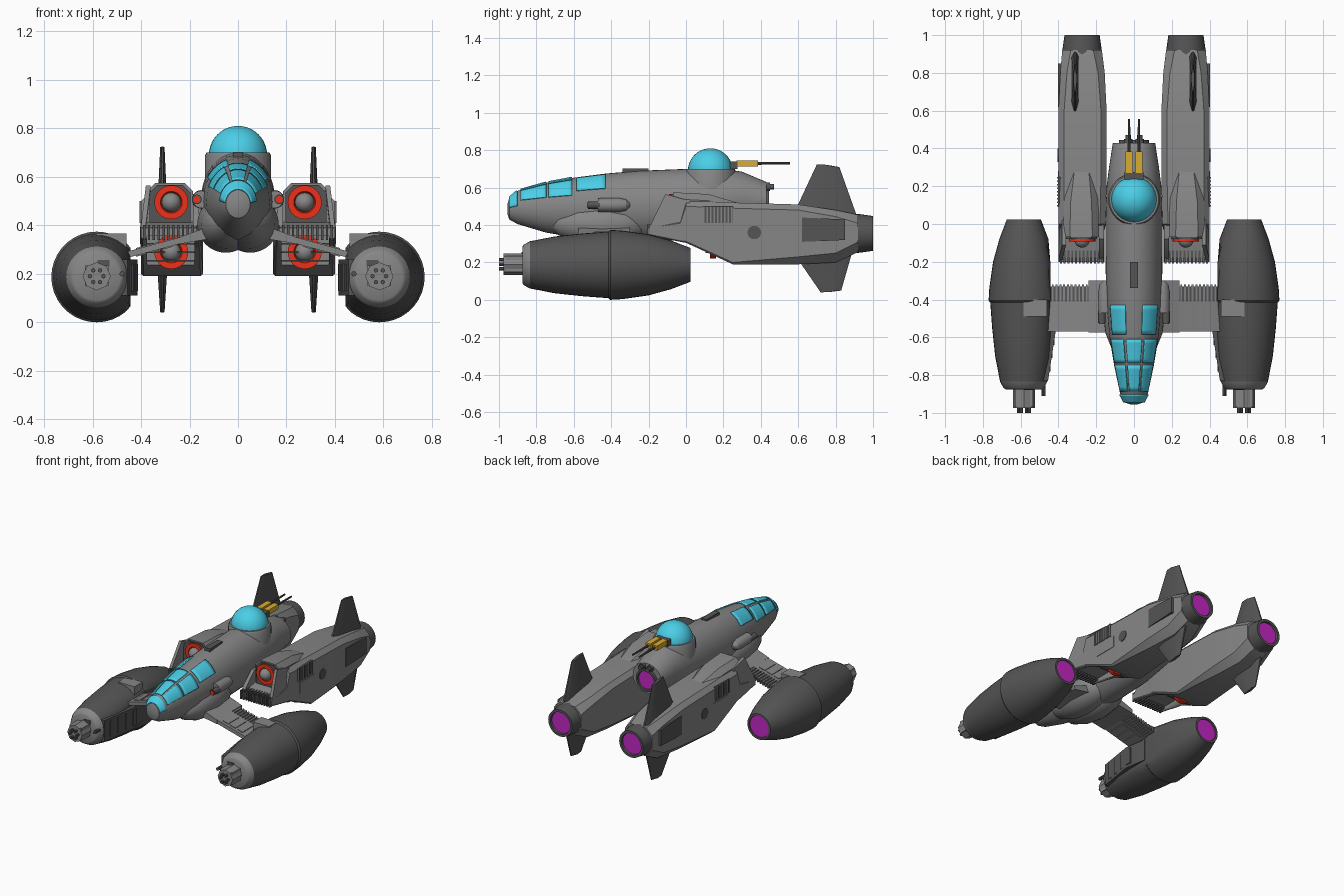
import bpy, bmesh, math

if "Cube" in bpy.data.objects:
    bpy.data.objects.remove(bpy.data.objects["Cube"])


def mat(name, r, g, b):
    m = bpy.data.materials.new(name)
    m.diffuse_color = (r, g, b, 1)
    m.use_nodes = True
    m.node_tree.nodes["Principled BSDF"].inputs["Base Color"].default_value = m.diffuse_color
    return m


HULL = mat("hull_grey", .24, .24, .24)
DARK = mat("dark_grey", .09, .09, .09)
GLASS = mat("glass_cyan", .07, .62, .8)
RED = mat("intake_red", .85, .03, .01)
GLOW = mat("exhaust_magenta", .55, .02, .55)
GOLD = mat("gun_gold", .7, .42, .03)


def finish(name, bm, m, mirror, angle=32):
    bmesh.ops.recalc_face_normals(bm, faces=bm.faces)
    me = bpy.data.meshes.new(name)
    bm.to_mesh(me)
    bm.free()
    me.materials.append(m)
    ob = bpy.data.objects.new(name, me)
    bpy.context.collection.objects.link(ob)
    bpy.ops.object.select_all(action='DESELECT')
    ob.select_set(True)
    bpy.context.view_layer.objects.active = ob
    bpy.ops.object.shade_smooth_by_angle(angle=math.radians(angle))
    if mirror:
        ob.modifiers.new("mirror", 'MIRROR')
    return ob


def loft(name, rings, m=HULL, mirror=False, cap=True, closed=True):
    bm = bmesh.new()
    vs = [[bm.verts.new(p) for p in r] for r in rings]
    n = len(rings[0])
    for a, b in zip(vs, vs[1:]):
        for i in range(n if closed else n - 1):
            j = (i + 1) % n
            bm.faces.new((a[i], a[j], b[j], b[i]))
    if cap:
        bm.faces.new(vs[0])
        bm.faces.new(vs[-1])
    return finish(name, bm, m, mirror)


def lathe(name, profile, c, m=HULL, mirror=False, axis=1, n=32, xmin=None):
    """Revolve (position along axis, radius) pairs about an axis through c."""
    rings = []
    for t, r in profile:
        ring = []
        for k in range(n):
            a = 2 * math.pi * k / n
            p = list(c)
            p[axis] = t
            p[(axis + 1) % 3] += r * math.cos(a)
            p[(axis + 2) % 3] += r * math.sin(a)
            if xmin is not None:
                p[0] = max(p[0], xmin)
            ring.append(p)
        rings.append(ring)
    return loft(name, rings, m, mirror)


def ball(name, c, r, m, mirror=False):
    prof = [(c[1] - r * math.cos(math.pi * i / 12), max(.001, r * math.sin(math.pi * i / 12))) for i in range(13)]
    return lathe(name, prof, c, m, mirror, n=24)


def box(name, x0, x1, y0, y1, z0, z1, m=HULL, mirror=False):
    return loft(name, [[(x0, y, z0), (x1, y, z0), (x1, y, z1), (x0, y, z1)] for y in (y0, y1)], m, mirror)


def plate(name, outline, x0, x1, m=HULL, mirror=False):
    return loft(name, [[(x, y, z) for y, z in outline] for x in (x0, x1)], m, mirror)


def chamfered(y, x0, x1, z0, z1, t, b):
    return [(x0 + b, y, z0), (x1 - b, y, z0), (x1, y, z0 + b), (x1, y, z1 - t),
            (x1 - t, y, z1), (x0 + t, y, z1), (x0, y, z1 - t), (x0, y, z0 + b)]


# Fuselage: stations of y, half width, bottom, top
ST = [(-.955, .02, .46, .51), (-.945, .05, .43, .545), (-.9, .073, .405, .583), (-.75, .105, .36, .625),
      (-.6, .13, .335, .653), (-.43, .145, .32, .675), (-.25, .15, .31, .69), (0, .152, .32, .70),
      (.2, .145, .36, .70), (.3, .132, .40, .685), (.43, .112, .42, .63)]


def hull(y, a, off=0):
    for p, q in zip(ST, ST[1:]):
        if p[0] <= y <= q[0]:
            f = (y - p[0]) / (q[0] - p[0])
            w, b, t = (p[i] + f * (q[i] - p[i]) for i in (1, 2, 3))
            return ((w + off) * math.sin(a), y, (b + t) / 2 + ((t - b) / 2 + off) * math.cos(a))


loft("fuselage", [[hull(s[0], math.tau * k / 40) for k in range(40)] for s in ST])


def pane(name, y0, y1, a0, a1, m=GLASS, mirror=False):
    rows = [[hull(y0 + (y1 - y0) * i / 6, math.radians(a0 + (a1 - a0) * k / 16), .003) for k in range(17)]
            for i in range(7)]
    ob = loft(name, rows, m, mirror, cap=False, closed=False)
    s = ob.modifiers.new("thickness", 'SOLIDIFY')
    s.thickness, s.offset = .008, 0


pane("nose_window", -.944, -.903, -85, 85)
for i, (y0, y1) in enumerate([(-.885, -.747), (-.735, -.61)]):
    pane(f"canopy_top_window_{i}", y0, y1, -18, 18)
    pane(f"canopy_side_window_{i}", y0, y1, 25, 66, mirror=True)
pane("canopy_rear_window", -.585, -.43, 18, 57, mirror=True)
box("spine_vent", -.02, .02, -.34, -.2, .67, .702, DARK)
lathe("belly_fairing", [(-.72, .02), (-.68, .06), (-.58, .10), (-.45, .118), (-.32, .105), (-.24, .07), (-.2, .02)],
      (.05, 0, .405), mirror=True)

# Dorsal turret
lathe("turret_base", [(.55, .137), (.685, .137), (.70, .13)], (0, .13, 0), axis=2)
lathe("turret_dome", [(.69 + .12 * math.sin(i * math.pi / 20), max(.001, .12 * math.cos(i * math.pi / 20)))
                      for i in range(11)], (0, .13, 0), GLASS, axis=2)
box("turret_gun_mount", -.05, .05, .235, .275, .70, .74, DARK)
box("turret_gun_body", .008, .045, .27, .385, .712, .746, GOLD, True)
lathe("turret_gun_barrel", [(.38, .008), (.555, .006)], (.026, 0, .73), DARK, True, n=10)

# Tail engine and tail guns
lathe("tail_exhaust", [(.40, .085), (.445, .078), (.445, .064), (.425, .06)], (0, 0, .515), DARK)
lathe("tail_glow", [(.42, .062), (.435, .062)], (0, 0, .515), GLOW)
lathe("tail_gun", [(.38, .022), (.45, .022), (.45, .015), (.47, .015)], (.03, 0, .605), DARK, True, n=12)

# Cheek gun pods
lathe("cheek_pod", [(-.47, .036), (-.36, .038), (-.32, .03), (-.30, .01)], (.152, 0, .507), mirror=True, n=20)
lathe("cheek_gun", [(-.525, .02), (-.46, .02)], (.17, 0, .507), DARK, True, n=16)
lathe("cheek_gun_tip", [(-.53, .014), (-.52, .014)], (.17, 0, .507), RED, True, n=16)

# Rear booms with a cut recess for the lower intakes
boom = loft("boom", [chamfered(*s) for s in [
    (-.20, .155, .40, .345, .39, .006, .006), (-.03, .155, .40, .31, .42, .01, .006),
    (0, .15, .40, .305, .53, .03, .008), (.25, .145, .40, .19, .52, .03, .01),
    (.6, .145, .40, .19, .51, .03, .04), (.8, .155, .39, .20, .48, .035, .05),
    (.92, .17, .38, .255, .455, .045, .055)]])
cut = box("recess_cutter", .18, .375, -.3, .15, .20, .355)
cut.hide_render = True
cut.hide_viewport = True
b = boom.modifiers.new("recess", 'BOOLEAN')
b.object, b.solver = cut, 'EXACT'
boom.modifiers.new("mirror", 'MIRROR')

loft("intake_cowl", [chamfered(*s) for s in [
    (-.07, .185, .375, .40, .575, .035, .005), (.12, .19, .37, .40, .565, .035, .005),
    (.29, .21, .345, .40, .515, .03, .005)]], HULL, True)
loft("intake_face", [chamfered(y, .195, .366, .41, .567, .033, .005) for y in (-.08, -.06)], DARK, True)
cheek = [(-.2, .37), (-.19, .40), (-.11, .565), (.02, .53), (.02, .36)]
loft("boom_outer_cheek", [[(x0 if z < .5 else x1, y, z) for y, z in cheek] for x0, x1 in ((.40, .38), (.38, .36))],
     HULL, True)
plate("boom_inner_cheek", [(-.2, .37), (-.17, .42), (-.08, .5), (.02, .5), (.02, .36)], .16, .185, HULL, True)
for name, y, z in (("upper", -.08, .495), ("lower", .14, .29)):
    lathe(name + "_intake_ring", [(y + .02, .07), (y - .012, .07), (y - .012, .045), (y, .04)],
          (.275, 0, z), RED, True)
    ball(name + "_intake_cone", (.275, y - .005, z), .04, HULL, True)
for i in range(3):
    box(f"lower_intake_slat_{i}", .18, .376, .105, .12, .25 + .035 * i, .258 + .035 * i, DARK, True)
for i in range(12):
    box(f"boom_lip_rib_{i}", .162 + .02 * i, .172 + .02 * i, -.208, -.14, .34, .402, DARK, True)

# Boom side details
box("side_vent", .39, .402, .09, .25, .41, .50, DARK, True)
for i in range(9):
    box(f"side_vent_slat_{i}", .39, .407, .092 + .0185 * i, .1 + .0185 * i, .41, .50, HULL, True)
box("side_hatch", .39, .403, .11, .28, .32, .395, HULL, True)
lathe("side_port", [(.39, .036), (.404, .036)], (0, .365, .36), DARK, True, axis=0, n=24)
plate("side_panel", [(.62, .31), (.85, .32), (.85, .43), (.62, .44)], .37, .402, DARK, True)

# Boom exhausts and fins
lathe("boom_exhaust", [(.89, .105), (.93, .103), (1.0, .093), (1.0, .076), (.97, .072)], (.275, 0, .355), DARK, True)
lathe("boom_glow", [(.96, .074), (.985, .074)], (.275, 0, .355), GLOW, True)


def fin(name, base, tip):
    c, rings = .312, []
    for pts, w in ((base, .02), (tip, .009)):
        (y0, z0), (y1, z1) = pts
        ys = [(y0, z0, .3), (y0 + .05, z0 * .8 + z1 * .2, 1), (y1 - .03, z0 * .2 + z1 * .8, 1), (y1, z1, .3)]
        rings.append([(c - w * k, y, z) for y, z, k in ys] + [(c + w * k, y, z) for y, z, k in ys[::-1]])
    loft(name, rings, DARK, True)


fin("upper_fin", [(.59, .49), (.92, .43)], [(.70, .725), (.82, .71)])
fin("lower_fin", [(.61, .20), (.89, .26)], [(.72, .04), (.83, .05)])

# Front pods, flattened on the inner side
C = (.583, 0, .187)
lathe("pod", [(-.835, .126), (-.7, .152), (-.55, .168), (-.415, .178), (-.405, .187), (-.34, .183), (-.2, .163),
              (-.08, .13), (.025, .09), (.025, .076), (.005, .072)], C, DARK, True, n=36, xmin=.443)
lathe("pod_nose", [(-.875, .096), (-.868, .108), (-.835, .126), (-.82, .12)], C, HULL, True, n=36, xmin=.46)
lathe("pod_glow", [(0, .074), (.018, .074)], C, GLOW, True)
box("pod_gun_housing", .535, .631, -.965, -.86, .15, .235, HULL, True)
lathe("pod_gun_core", [(-.975, .058), (-.875, .058)], (.583, 0, .19), HULL, True, n=8)
for i in range(6):
    a = i * math.tau / 6
    lathe(f"pod_gun_barrel_{i}", [(-1.0, .009), (-.95, .009)],
          (.583 + .028 * math.cos(a), 0, .19 + .028 * math.sin(a)), DARK, True, n=8)
box("pod_top_block", .53, .58, -.88, -.83, .232, .256, DARK, True)

# Inner equipment rack on each pod
loft("pod_inner_rack", [[(x, y, .11), (.50, y, .11), (.50, y, .26), (x, y, .26)]
                        for x, y in ((.455, -.83), (.415, -.57), (.44, -.42))], DARK, True)
for i in range(4):
    box(f"pod_rack_block_{i}", .412 + .01 * (3 - i), .46, -.78 + .07 * i, -.74 + .07 * i, .13, .24, DARK, True)
lathe("pod_side_gun", [(-.91, .011), (-.80, .011)], (.478, 0, .2), DARK, True, n=10)
box("pod_saddle", .46, .585, -.49, -.40, .30, .366, HULL, True)


# Sloping pylons with ribbed trailing strips
def pylon_z(x):
    return .367 - .27 * (x - .13)


def slab(name, x0, x1, y0, y1, h0, h1, m=HULL):
    loft(name, [[(x, y0, pylon_z(x) - h), (x, y1, pylon_z(x) - h), (x, y1, pylon_z(x) + h), (x, y0, pylon_z(x) + h)]
                for x, h in ((x0, h0), (x1, h1))], m, True)


slab("pylon", .08, .48, -.57, -.41, .014, .013)
slab("pylon_root", .08, .24, -.575, -.30, .03, .014)
slab("pylon_trailing_strip", .08, .46, -.42, -.33, .007, .007, DARK)
for i in range(11):
    x = .245 + .02 * i
    slab(f"pylon_rib_{i}", x, x + .01, -.42, -.32, .013, .013)
for i in range(3):
    x = .27 + .055 * i
    slab(f"pylon_panel_{i}", x, x + .04, -.55, -.43, .018, .018)
